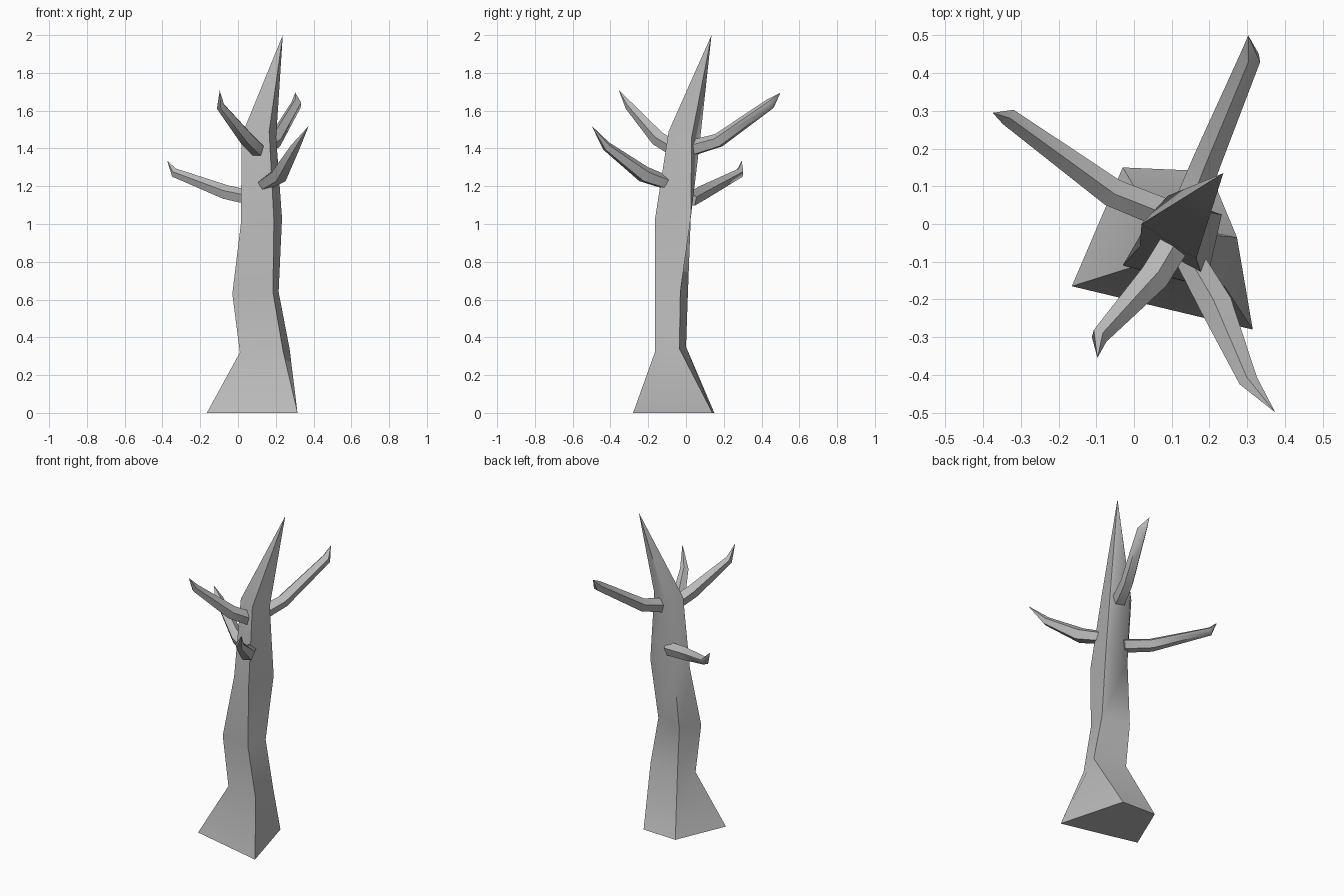
import bpy
import bmesh
import math
from mathutils import Vector

cube = bpy.data.objects.get("Cube")
if cube:
    bpy.data.objects.remove(cube, do_unlink=True)

bark = bpy.data.materials.new("grey bark")
bark.use_nodes = True
GREY = (0.5, 0.5, 0.5, 1)
bark.diffuse_color = GREY
bark.node_tree.nodes["Principled BSDF"].inputs["Base Color"].default_value = GREY


def loft(name, rings, tip):
    """Skin a closed tube through the rings and bring it to a point."""
    bm = bmesh.new()
    loops = [[bm.verts.new(p) for p in ring] for ring in rings]
    n = len(loops[0])
    for low, high in zip(loops, loops[1:]):
        for i in range(n):
            j = (i + 1) % n
            bm.faces.new((low[i], low[j], high[j], high[i]))
    point = bm.verts.new(tip)
    for i in range(n):
        bm.faces.new((loops[-1][i], loops[-1][(i + 1) % n], point))
    bm.faces.new(loops[0][::-1])
    bmesh.ops.recalc_face_normals(bm, faces=bm.faces)
    mesh = bpy.data.meshes.new(name)
    bm.to_mesh(mesh)
    bm.free()
    mesh.materials.append(bark)
    obj = bpy.data.objects.new(name, mesh)
    bpy.context.collection.objects.link(obj)
    bpy.ops.object.select_all(action="DESELECT")
    obj.select_set(True)
    bpy.context.view_layer.objects.active = obj
    bpy.ops.object.shade_smooth_by_angle(angle=math.radians(62))
    return obj


def branch(name, path, radii, sides=5):
    """Bent, tapering limb along a path whose last point is the tip."""
    pts = [Vector(p) for p in path]
    rings = []
    for k, r in enumerate(radii):
        along = (pts[min(k + 1, len(radii) - 1)] - pts[max(k - 1, 0)]).normalized()
        side = along.cross(Vector((0, 0, 1))).normalized()
        up = side.cross(along)
        angles = [math.tau * i / sides for i in range(sides)]
        rings.append([pts[k] + r * (math.cos(a) * up + math.sin(a) * side) for a in angles])
    return loft(name, rings, pts[-1])


# Four-sided trunk: flared foot, crooked stem, leaning spike
loft("trunk", [
    [(-.165, -.165, 0), (.315, -.28, 0), (.2, .14, 0), (-.03, .15, 0)],
    [(.01, -.11, .32), (.24, -.165, .32), (.273, -.035, .34), (.06, 0, .35)],
    [(-.03, -.11, .63), (.185, -.165, .64), (.215, -.03, .64), (.04, .01, .63)],
    [(.015, -.06, 1), (.19, -.165, 1.02), (.233, .025, 1.03), (.07, .025, 1.03)],
    [(.02, 0, 1.47), (.165, -.092, 1.49), (.202, .03, 1.46), (.09, .075, 1.45)],
], (.237, .135, 2))

# Four bare limbs
branch("right_back_branch",
       [(.10, .02, 1.13), (-.06, .085, 1.165), (-.335, .285, 1.27), (-.375, .295, 1.335)],
       (.042, .04, .025))
branch("left_back_branch",
       [(.14, .03, 1.40), (.195, .17, 1.44), (.31, .445, 1.635), (.303, .5, 1.695)],
       (.045, .04, .03))
branch("left_front_branch",
       [(.14, -.08, 1.21), (.22, -.22, 1.26), (.305, -.42, 1.41), (.375, -.5, 1.52)],
       (.038, .046, .026))
branch("right_front_branch",
       [(.11, -.05, 1.39), (.05, -.145, 1.45), (-.093, -.30, 1.625), (-.097, -.355, 1.707)],
       (.042, .042, .024))
